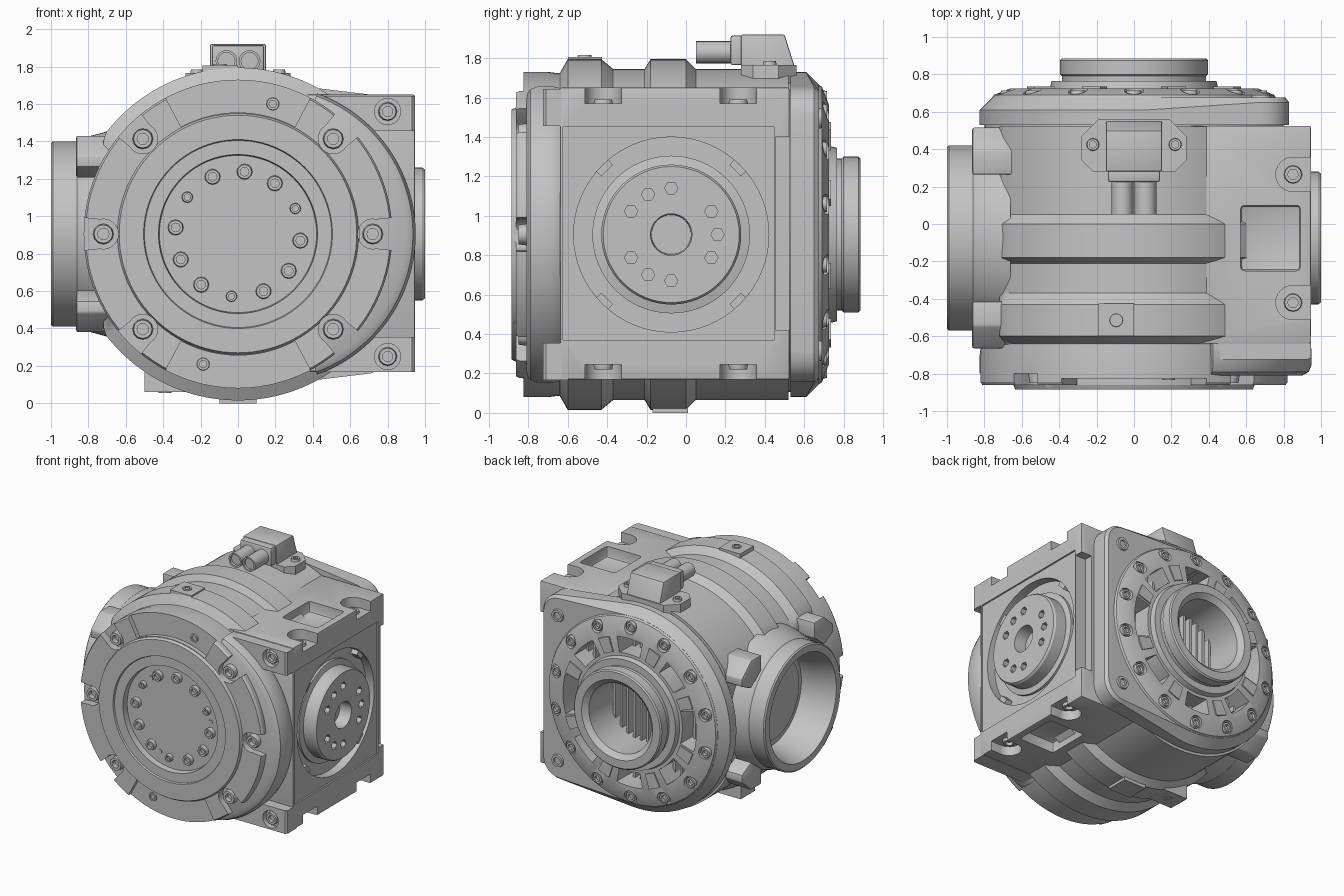
import bpy, bmesh
from math import cos, sin, radians, sqrt

if "Cube" in bpy.data.objects:
    bpy.data.objects.remove(bpy.data.objects["Cube"])

grey = bpy.data.materials.new("cast_grey")
grey.use_nodes = True
grey.diffuse_color = (0.55, 0.55, 0.55, 1)
grey.node_tree.nodes["Principled BSDF"].inputs["Base Color"].default_value = grey.diffuse_color

CZ = 0.905          # height of every main axis
CY = -0.075         # y of the sideways axis
MID = (0, CZ)
SIDE = (CY, CZ)
parts = []


def finish(name, bm):
    bmesh.ops.remove_doubles(bm, verts=bm.verts, dist=1e-5)
    bmesh.ops.recalc_face_normals(bm, faces=bm.faces)
    me = bpy.data.meshes.new(name)
    bm.to_mesh(me)
    bm.free()
    me.materials.append(grey)
    ob = bpy.data.objects.new(name, me)
    bpy.context.collection.objects.link(ob)
    parts.append(ob)
    return ob


def lathe(name, axis, centre, profile, seg=64, arc=None, x_range=(-2, 2)):
    """Turn closed (radius, along) points about an axis, fully or over an arc in degrees."""
    bm = bmesh.new()
    a0, a1 = arc or (0, 360)
    count = seg if arc is None else seg + 1
    rings = []
    for i in range(count):
        a = radians(a0 + (a1 - a0) * i / seg)
        ring = []
        for r, t in profile:
            u, v = centre[0] + r * cos(a), centre[1] + r * sin(a)
            x, y, z = {"X": (t, u, v), "Y": (u, t, v), "Z": (u, v, t)}[axis]
            ring.append(bm.verts.new((min(max(x, x_range[0]), x_range[1]), y, z)))
        rings.append(ring)
    n = len(profile)
    for i in range(seg):
        A, B = rings[i], rings[(i + 1) % count]
        for j in range(n):
            k = (j + 1) % n
            if profile[j][0] > 0 or profile[k][0] > 0:
                bm.faces.new((A[j], A[k], B[k], B[j]))
    if arc:
        bm.faces.new(rings[0])
        bm.faces.new(rings[-1])
    return finish(name, bm)


def cyl(name, axis, centre, r, t0, t1, seg=32):
    return lathe(name, axis, centre, [(0, t0), (r, t0), (r, t1), (0, t1)], seg)


def sector(name, axis, centre, r0, r1, t0, t1, a0, a1, seg=12):
    return lathe(name, axis, centre, [(r0, t0), (r1, t0), (r1, t1), (r0, t1)], seg, (a0, a1))


def bolt(name, axis, centre, r, base, top):
    s = base + (top - base) * 0.35
    return lathe(name, axis, centre,
                 [(0, s), (r * 0.55, s), (r * 0.55, top), (r * 0.9, top), (r, s), (r, base), (0, base)], 12)


def hull(name, points, bevel=0):
    bm = bmesh.new()
    for p in points:
        bm.verts.new(p)
    bmesh.ops.convex_hull(bm, input=bm.verts)
    bmesh.ops.dissolve_limit(bm, angle_limit=0.01, verts=bm.verts, edges=bm.edges)
    if bevel:
        bmesh.ops.bevel(bm, geom=bm.edges[:], offset=bevel, segments=2, affect="EDGES", profile=0.5)
    return finish(name, bm)


def box(name, x, y, z, bevel=0):
    return hull(name, [(a, b, c) for a in x for b in y for c in z], bevel)


def cut(ob, cutters):
    for c in cutters:
        m = ob.modifiers.new("cut", "BOOLEAN")
        m.operation, m.solver, m.object = "DIFFERENCE", "EXACT", c
    deps = bpy.context.evaluated_depsgraph_get()
    me = bpy.data.meshes.new_from_object(ob.evaluated_get(deps))
    ob.modifiers.clear()
    ob.data = me
    for c in cutters:
        parts.remove(c)
        bpy.data.objects.remove(c)


def polar(r, deg, c=MID):
    return c[0] + r * cos(radians(deg)), c[1] + r * sin(radians(deg))


# Ribbed drum, flattened on both sides
lathe("drum_body", "Y", MID, [
    (0, -0.7), (0.8, -0.7), (0.82, -0.64), (0.89, -0.6), (0.89, -0.43), (0.84, -0.37),
    (0.84, -0.21), (0.89, -0.18), (0.89, 0.0), (0.84, 0.05), (0.84, 0.52),
    (0.62, 0.52), (0.62, 0.38), (0, 0.38)], 96, x_range=(-0.72, 0.83))

# Front flange with a recessed plate, two arc recesses and six bolt pockets
flange = lathe("front_flange", "Y", MID, [
    (0, -0.62), (0.815, -0.62), (0.825, -0.7), (0.825, -0.845), (0.815, -0.862), (0.645, -0.862),
    (0.635, -0.885), (0.505, -0.885), (0.5, -0.872), (0.425, -0.872), (0.42, -0.825), (0, -0.825)], 96)
cutters = [sector("c", "Y", MID, 0.65, 0.9, -1, -0.825, a, a + 56, 16) for a in (62, 242)]
flange_angles = (0, 45, 135, 180, 225, 315)
for a in flange_angles:
    cutters.append(cyl("c", "Y", polar(0.72, a), 0.08, -1, -0.8, 24))
    cutters.append(sector("c", "Y", MID, 0.73, 0.95, -1, -0.8, a - 6, a + 6, 4))
cut(flange, cutters)
for a in flange_angles:
    bolt("flange_bolt", "Y", polar(0.72, a), 0.055, -0.79, -0.85)
for a in (75, 255):
    bolt("flange_plug", "Y", polar(0.72, a), 0.036, -0.81, -0.835)
for i in range(12):
    bolt("plate_bolt", "Y", polar(0.335, 84 + 30 * i), 0.03 if i % 4 == 2 else 0.042, -0.82, -0.855)
for a in (128, 8, 248):
    cyl("plate_pin", "Y", polar(0.335, a), 0.02, -0.82, -0.83, 12)

# Rounded bulge beside the flange
lathe("side_bulge", "Y", (0.15, CZ), [
    (0.5, -0.6), (0.78, -0.62), (0.795, -0.65), (0.8, -0.68), (0.8, -0.75), (0.785, -0.79),
    (0.75, -0.81), (0.5, -0.81)], 56, (-70, 70))

# Side box with output recess, clamp slots and pockets
side = box("side_box", (0.3, 0.945), (-0.64, 0.525), (0.17, 1.65), 0.008)
cutters = [box("c", (0.932, 1.1), (-0.625, 0.45), (0.37, 1.45)),
           cyl("c", "X", SIDE, 0.495, 0.86, 1.2, 64),
           cyl("c", "Y", MID, 0.62, 0.38, 0.7, 64),
           box("c", (0.85, 1.1), (0.455, 0.7), (0.42, 1.4))]
for z0, z1 in ((1.57, 1.8), (0, 0.245)):
    for y in (-0.42, 0.265):
        cutters.append(cyl("c", "Z", (0.85, y), 0.092, z0, z1, 24))
        cutters.append(box("c", (0.85, 1.1), (y - 0.0915, y + 0.0915), (z0, z1)))
for z0, z1 in ((1.56, 1.8), (0, 0.255)):
    cutters.append(box("c", (0.57, 0.89), (-0.25, 0.1), (z0, z1), 0.02))
cut(side, cutters)
for up in (-1, 1):
    z = CZ + up * 0.655
    for y in (-0.42, 0.265):
        bolt("clamp_bolt", "Z", (0.85, y), 0.05, z - 0.01 * up, z + 0.03 * up)
    # Corner tabs standing forward of the box
    tab = hull("corner_tab", [(x, y, CZ + up * h) for x, y in (
        (0.45, -0.6), (0.945, -0.6), (0.945, -0.71), (0.93, -0.725), (0.45, -0.725)) for h in (0.55, 0.738)])
    cut(tab, [cyl("c", "Y", (0.8, z), 0.07, -0.9, -0.68, 24)])
    bolt("corner_bolt", "Y", (0.8, z), 0.05, -0.67, -0.715)

# Output disc on the left side
disc = lathe("output_disc", "X", SIDE, [
    (0, 0.8), (0.4, 0.8), (0.4, 0.88), (0.355, 0.89), (0.355, 0.985), (0.345, 1.0),
    (0.105, 1.0), (0.1, 0.9), (0, 0.9)], 64)
cut(disc, [cyl("c", "X", polar(0.235, a, SIDE), 0.034, 0.95, 1.1, 6)
           for a in (0, 30, 90, 120, 150, 210, 240, 270, 330)])
for a in (45, 135, 225, 315):
    sector("recess_lug", "X", SIDE, 0.46, 0.5, 0.8, 0.915, a - 5, a + 5, 4)

# Hollow boss on the right side with four corner lugs
lathe("side_boss", "X", SIDE, [
    (0.56, -0.66), (0.51, -0.84), (0.495, -0.86), (0.495, -0.99), (0.485, -1.0),
    (0.43, -1.0), (0.38, -0.82), (0.38, -0.66)], 72)
cyl("boss_plate", "X", SIDE, 0.33, -0.7, -0.735, 48)
for sy in (-1, 1):
    for sz in (-1, 1):
        hull("boss_lug", [(x, CY + sy * dy, CZ + sz * dz) for x in (-0.6, -0.865) for dy, dz in (
            (0.47, 0.3), (0.59, 0.36), (0.59, 0.42), (0.47, 0.525), (0.34, 0.525), (0.34, 0.4))], 0.01)

# Tapered rear plate with corner ears, and the vented cover with its neck
points = [(x, y, z) for r, y in ((0.825, 0.53), (0.825, 0.61), (0.76, 0.675))
          for x, z in (polar(r, i * 5) for i in range(72))]
for sz in (-1, 1):
    ear = (0.67, CZ + sz * 0.59)
    points += [(x, y, z) for r, y in ((0.16, 0.53), (0.16, 0.65), (0.14, 0.675))
               for x, z in (polar(r, i * 15, ear) for i in range(24))]
plate = hull("rear_plate", points)
cut(plate, [cyl("c", "Y", MID, 0.64, 0.3, 0.9, 64)])
cover = lathe("rear_cover", "Y", MID, [
    (0.28, 0.5), (0.8, 0.5), (0.8, 0.6), (0.75, 0.69), (0.66, 0.725), (0.45, 0.725), (0.44, 0.765),
    (0.385, 0.765), (0.385, 0.79), (0.395, 0.8), (0.395, 0.875), (0.385, 0.885), (0.32, 0.885),
    (0.28, 0.85)], 96)
windows = []
for i in range(8):
    w = 16 if i % 4 == 0 else 11
    windows.append(sector("c", "Y", MID, 0.475, 0.6, 0.4, 1, i * 45 - w, i * 45 + w, 8))
bolt_angles = [(i + 0.5) * 360 / 14 for i in range(14)]
for a in bolt_angles:
    windows.append(cyl("c", "Y", polar(0.69, a), 0.052, 0.69, 0.9, 16))
cut(cover, windows)
for a in bolt_angles:
    bolt("cover_bolt", "Y", polar(0.69, a), 0.042, 0.68, 0.715)
for i in range(8):
    sector("cover_pad", "Y", MID, 0.48, 0.6, 0.7, 0.735, i * 45 + 17.5, i * 45 + 27.5, 4)
for z in (CZ - 0.59, CZ + 0.59):
    bolt("ear_bolt", "Y", (0.68, z), 0.055, 0.65, 0.69)

# Cooling fins behind the vents
for i in range(-9, 10):
    x = i * 0.06
    h = sqrt(0.6 ** 2 - x * x)
    box("cooling_fin", (x - 0.01, x + 0.01), (0.36, 0.58), (CZ - h, CZ + h))

# Cable connector on top
hull("connector_base", [(x, y, z) for z in (1.6, 1.765) for x, y in (
    (-0.28, 0.34), (-0.22, 0.28), (0.22, 0.28), (0.28, 0.34), (0.28, 0.47), (0.19, 0.56),
    (-0.19, 0.56), (-0.28, 0.47))])
hull("connector_housing", [(x, y, z) for x in (-0.15, 0.15) for y, z in (
    (0.28, 1.7), (0.28, 1.92), (0.5, 1.92), (0.56, 1.73), (0.56, 1.7))], 0.008)
box("connector_neck", (-0.14, 0.14), (0.225, 0.3), (1.765, 1.915), 0.012)
for sx in (-1, 1):
    bolt("connector_bolt", "Z", (sx * 0.22, 0.425), 0.035, 1.75, 1.785)
    lathe("connector_plug", "Y", (sx * 0.062, 1.83), [
        (0, 0.25), (0.058, 0.25), (0.058, 0.05), (0.045, 0.05), (0.045, 0.07), (0, 0.07)], 16)

# Small mounting pads on the ribs
box("top_pad", (-0.19, 0.0), (-0.6, -0.425), (1.7, 1.807))
bolt("top_pad_bolt", "Z", (-0.095, -0.515), 0.038, 1.79, 1.815)
box("bottom_pad", (-0.1, 0.1), (-0.17, 0.01), (0.0, 0.1))
box("bottom_side_pad", (-0.5, -0.28), (-0.17, 0.01), (0.06, 0.3))
cyl("bottom_pad_plug", "Z", (0, -0.08), 0.038, 0.0, 0.02, 16)
bolt("bottom_side_bolt", "Z", (-0.39, -0.08), 0.038, 0.08, 0.055)

# Smooth curved faces, keep hard edges
bpy.ops.object.select_all(action="DESELECT")
for ob in parts:
    ob.select_set(True)
bpy.context.view_layer.objects.active = parts[0]
bpy.ops.object.shade_smooth_by_angle(angle=radians(30))
